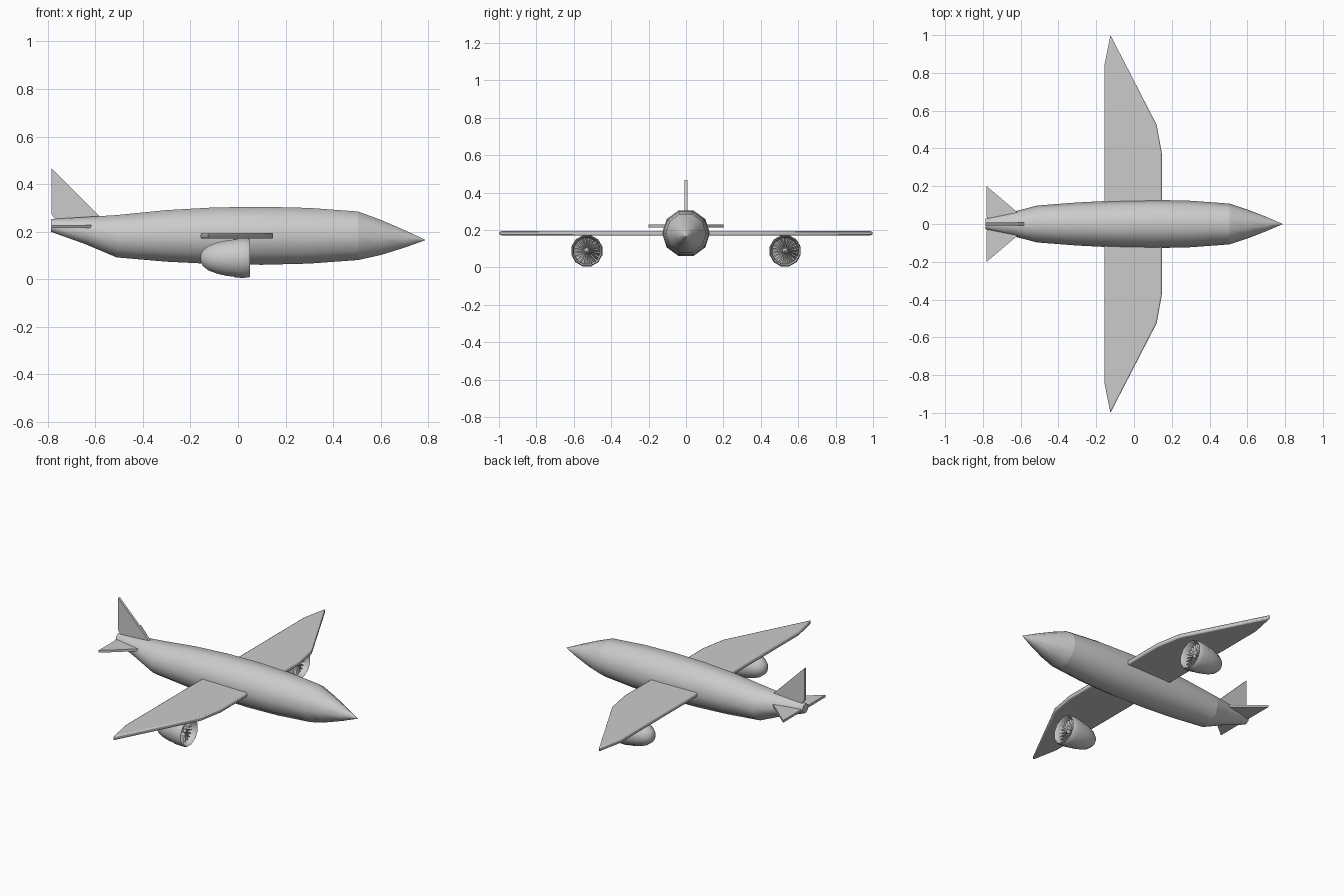
import bpy, bmesh, math

if "Cube" in bpy.data.objects:
    bpy.data.objects.remove(bpy.data.objects["Cube"])


def finish(name, bm, angle=None, bevel=0):
    bmesh.ops.recalc_face_normals(bm, faces=bm.faces)
    me = bpy.data.meshes.new(name)
    bm.to_mesh(me)
    bm.free()
    ob = bpy.data.objects.new(name, me)
    bpy.context.collection.objects.link(ob)
    if bevel:
        m = ob.modifiers.new("bevel", 'BEVEL')
        m.width = bevel
        m.segments = 2
    if angle:
        bpy.ops.object.select_all(action='DESELECT')
        ob.select_set(True)
        bpy.context.view_layer.objects.active = ob
        bpy.ops.object.shade_smooth_by_angle(angle=math.radians(angle))
    return ob


def loft(name, stations, n, y=0, phase=0, caps=(False, False), angle=40, scallop=None):
    # stations: (x, centre z, radius y, radius z)
    bm = bmesh.new()
    rings = []
    for k, (x, cz, ry, rz) in enumerate(stations):
        ring = []
        for i in range(n):
            a = 2 * math.pi * i / n + phase
            dx = 0.008 * (i % 2) if k == scallop else 0
            ring.append(bm.verts.new((x + dx, y + ry * math.cos(a), cz + rz * math.sin(a))))
        rings.append(ring)
    for r, s in zip(rings, rings[1:]):
        for i in range(n):
            j = (i + 1) % n
            bm.faces.new((r[i], r[j], s[j], s[i]))
    for cap, ring in zip(caps, (rings[0], rings[-1])):
        if cap:
            bm.faces.new(ring)
    return finish(name, bm, angle)


def plate(name, pts, thickness, to3d, bevel):
    # flat outline extruded symmetrically about its plane
    bm = bmesh.new()
    lo = [bm.verts.new(to3d(u, v, -thickness / 2)) for u, v in pts]
    hi = [bm.verts.new(to3d(u, v, thickness / 2)) for u, v in pts]
    bm.faces.new(lo)
    bm.faces.new(hi)
    for i in range(len(pts)):
        j = (i + 1) % len(pts)
        bm.faces.new((lo[i], lo[j], hi[j], hi[i]))
    return finish(name, bm, 30, bevel)


def body(rows):
    # (x, bottom z, top z, half width) to loft stations; ten sides with a flat top
    return [(x, (b + t) / 2, w, (t - b) / 2 / math.sin(math.radians(72))) for x, b, t, w in rows]


# Fuselage in three sections
loft("tail_cone", body([(-0.787, 0.2, 0.253, 0.028), (-0.64, 0.147, 0.262, 0.065),
                        (-0.51, 0.092, 0.27, 0.098)]), 10, caps=(True, False))
loft("fuselage", body([(-0.51, 0.092, 0.27, 0.098), (-0.3, 0.074, 0.291, 0.114),
                       (-0.1, 0.064, 0.302, 0.124), (0.1, 0.061, 0.305, 0.128),
                       (0.3, 0.066, 0.3, 0.123), (0.505, 0.081, 0.285, 0.108)]), 10)
loft("nose", body([(0.505, 0.081, 0.285, 0.108), (0.6, 0.102, 0.25, 0.077),
                   (0.7, 0.133, 0.207, 0.038), (0.786, 0.164, 0.167, 0.001)]), 10, caps=(False, True))

# Wings as one symmetrical plate
half = [(0.148, 0.37), (0.12, 0.525), (-0.125, 1.0), (-0.157, 0.84)]
wing = half + [(x, -y) for x, y in reversed(half)]
plate("wings", wing, 0.025, lambda u, v, t: (u, v, 0.183 + t), 0.007)

# Tail surfaces
stab = [(-0.615, 0.06), (-0.78, 0.2), (-0.78, 0.04), (-0.77, 0.0)]
for side, s in (("left", 1), ("right", -1)):
    plate(side + "_stabilizer", [(x, y * s) for x, y in stab + [(-0.62, 0)]],
          0.014, lambda u, v, t: (u, v, 0.222 + t), 0)
fin = [(-0.785, 0.467), (-0.58, 0.262), (-0.6, 0.24), (-0.76, 0.24), (-0.785, 0.275)]
plate("tail_fin", fin, 0.015, lambda u, v, t: (u, t, v), 0)

# Engines: core shell, inlet ring, fan blades and spinner
CZ, N = 0.089, 12
for side, s in (("left", 1), ("right", -1)):
    y = 0.53 * s

    def lathe(name, prof, **kw):
        return loft(side + name, [(x, CZ, r, r) for x, r in prof], N, y, math.pi / N, **kw)

    lathe("_engine_core", [(-0.157, 0.014), (-0.148, 0.034), (-0.125, 0.053), (-0.09, 0.067),
                           (-0.05, 0.077), (-0.005, 0.082)], caps=(True, False))
    lathe("_inlet_ring", [(-0.018, 0.083), (0.015, 0.086), (0.042, 0.085), (0.05, 0.081),
                          (0.042, 0.074), (-0.005, 0.07)], caps=(False, True), scallop=0)
    lathe("_spinner", [(-0.005, 0.018), (0.018, 0.014), (0.032, 0.002)], caps=(False, True))
    bm = bmesh.new()
    blades = 20
    for i in range(blades):
        a = 2 * math.pi * i / blades
        corners = []
        for r, w, x in ((0.012, -0.1, 0.0), (0.071, -0.1, 0.0), (0.071, 0.1, 0.022), (0.012, 0.1, 0.022)):
            corners.append(bm.verts.new((x, y + r * math.cos(a + w), CZ + r * math.sin(a + w))))
        bm.faces.new(corners)
    finish(side + "_fan_blades", bm)
